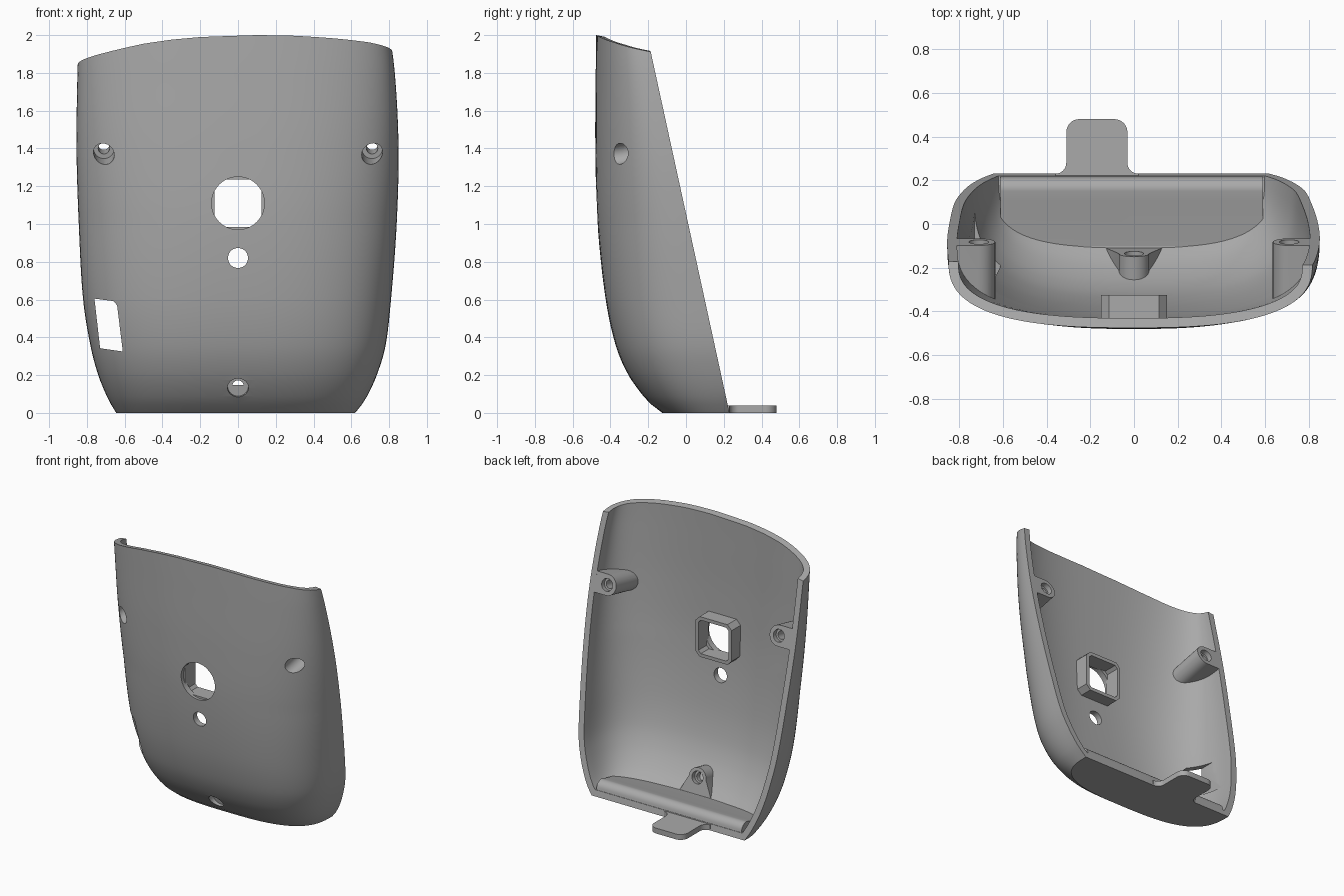
import bpy, bmesh
from math import sin, cos, pi, atan, radians
from mathutils import Matrix, Vector

if "Cube" in bpy.data.objects:
    bpy.data.objects.remove(bpy.data.objects["Cube"], do_unlink=True)

grey = bpy.data.materials.new("plain grey")
grey.use_nodes = True
colour = (0.4, 0.4, 0.4, 1)
grey.diffuse_color = colour
grey.node_tree.nodes["Principled BSDF"].inputs["Base Color"].default_value = colour

SLOPE = 0.218          # lean of the open back
WALL = 0.045
TILT = Matrix.Rotation(atan(SLOPE), 4, 'X')


def back_y(z):
    return 0.23 - SLOPE * z


def make(name, bm, matrix=None):
    bmesh.ops.recalc_face_normals(bm, faces=bm.faces)
    mesh = bpy.data.meshes.new(name)
    if matrix:
        bm.transform(matrix)
    bm.to_mesh(mesh)
    bm.free()
    mesh.materials.append(grey)
    ob = bpy.data.objects.new(name, mesh)
    bpy.context.scene.collection.objects.link(ob)
    return ob


def prism(name, pts, axis, lo, hi, matrix=None):
    """Extrude a 2D outline along one axis."""
    place = {'x': lambda a, b, t: (t, a, b),
             'y': lambda a, b, t: (a, t, b),
             'z': lambda a, b, t: (a, b, t)}[axis]
    bm = bmesh.new()
    ends = [[bm.verts.new(place(a, b, t)) for a, b in pts] for t in (lo, hi)]
    bm.faces.new(ends[0])
    bm.faces.new(ends[1])
    for i in range(len(pts)):
        j = (i + 1) % len(pts)
        bm.faces.new((ends[0][i], ends[0][j], ends[1][j], ends[1][i]))
    return make(name, bm, matrix)


def arc(cx, cy, r, a0, a1, n=8):
    return [(cx + r * cos(radians(a0 + (a1 - a0) * i / n)),
             cy + r * sin(radians(a0 + (a1 - a0) * i / n))) for i in range(n + 1)]


def circle(cx, cy, r):
    return arc(cx, cy, r, 0, 360, 40)[:-1]


def apply_all(ob):
    graph = bpy.context.evaluated_depsgraph_get()
    mesh = bpy.data.meshes.new_from_object(ob.evaluated_get(graph))
    ob.modifiers.clear()
    ob.data = mesh


def boolean(ob, tool, mode='DIFFERENCE'):
    mod = ob.modifiers.new("cut", 'BOOLEAN')
    mod.operation, mod.object, mod.solver = mode, tool, 'EXACT'
    apply_all(ob)


# Body profile: height, front y, half width on each side
PROFILE = [(0, -.125, .645, .62), (.05, -.19, .675, .66), (.1, -.235, .70, .69),
           (.2, -.305, .74, .735), (.35, -.37, .78, .78), (.6, -.425, .82, .81),
           (1, -.468, .843, .84), (1.4, -.48, .855, .85), (1.8, -.478, .85, .83),
           (2.1, -.474, .84, .79)]


def sample(z):
    """Smooth interpolation through the profile rows."""
    P = PROFILE
    k = max(i for i in range(len(P) - 1) if P[i][0] <= z + 1e-9)
    h = P[k + 1][0] - P[k][0]
    t = (z - P[k][0]) / h

    def slope(i, c):
        a, b = P[max(i - 1, 0)], P[min(i + 1, len(P) - 1)]
        return (b[c] - a[c]) / (b[0] - a[0])
    return [(2*t**3 - 3*t**2 + 1) * P[k][c] + (t**3 - 2*t**2 + t) * h * slope(k, c)
            + (3*t**2 - 2*t**3) * P[k + 1][c] + (t**3 - t**2) * h * slope(k + 1, c)
            for c in (1, 2, 3)]


def body(name, inset, closed):
    bm = bmesh.new()
    rows, cols, rings = 48, 56, []
    for i in range(rows + 1):
        z = 2.1 * i / rows
        front, left, right = sample(z)
        yc, power = back_y(z), 2 / (3 - 0.4 * min(z, 1))
        ring = [(-left + inset, yc + 0.15)]
        for j in range(cols + 1):
            c, s = cos(pi * j / cols), max(sin(pi * j / cols), 0)
            w = (left if c > 0 else right) - inset
            x = (-1 if c > 0 else 1) * abs(c) ** power * w
            ring.append((x, yc - s ** power * (yc - front - inset)))
        ring.append((right - inset, yc + 0.15))
        rings.append([bm.verts.new((x, y, z)) for x, y in ring])
    for a, b in zip(rings, rings[1:]):
        for j in range(len(a) - 1):
            bm.faces.new((a[j], a[j + 1], b[j + 1], b[j]))
        if closed:
            bm.faces.new((a[-1], a[0], b[0], b[-1]))
    bm.faces.new(rings[0][::-1])
    if closed:
        bm.faces.new(rings[-1])
    ob = make(name, bm)
    # outward direction must be certain before thickening
    if max(ob.data.polygons, key=lambda p: p.area).normal.z > 0:
        ob.data.flip_normals()
    return ob


parts, tools = [], []

# Shell
shell = body("shell", 0, False)
mod = shell.modifiers.new("wall", 'SOLIDIFY')
mod.thickness, mod.offset, mod.use_even_offset = WALL, -1, True
apply_all(shell)
parts.append(shell)
limit = body("fit_volume", 0.02, True)
if sum((p.center - Vector((0, 0, 1))).dot(p.normal) * p.area for p in limit.data.polygons) < 0:
    limit.data.flip_normals()
tools.append(limit)

# Slanted open back and wavy top rim
back = prism("back_cutter", [(back_y(-.5), -.5), (2, -.5), (2, 2.5), (back_y(2.5), 2.5)],
             'x', -2, 2)
rim = [(-1, 1.88), (-.86, 1.90), (-.7, 1.925), (-.5, 1.96), (-.35, 1.978), (-.2, 1.99),
       (.1, 2.0), (.3, 1.998), (.5, 1.99), (.7, 1.98), (.86, 1.965), (1, 1.95)]
top = prism("rim_cutter", rim + [(1, 3), (-1, 3)], 'y', -1, 1)
for v in top.data.vertices:
    v.co.z -= 0.2 * (v.co.y + 0.475)
tools += [back, top]
boolean(shell, back)
boolean(shell, top)

# Screw posts: end centre, facing angle, radius, foot length and spread, recess end
POSTS = {"left_post": ((.71, -.082, 1.43), 180, .075, .3, .075, -.14),
         "right_post": ((-.71, -.082, 1.43), 0, .075, .3, .075, -.14),
         "lower_post": ((0, -.135, .16), 90, .07, .14, .14, -.08)}
for name, (pos, angle, r, foot, spread, recess) in POSTS.items():
    outline = [(-foot, -spread)] + arc(0, 0, r, -90, 90, 16) + [(-foot, spread)]
    a = radians(angle)
    outline = [(u * cos(a) - v * sin(a), u * sin(a) + v * cos(a)) for u, v in outline]
    frame = Matrix.Translation(pos) @ TILT
    post = prism(name, outline, 'y', -.5, 0, frame)
    boolean(post, limit, 'INTERSECT')
    for radius, lo, hi in ((.055, -.6, recess), (.03, -.55, .1), (.045, -.035, .05)):
        drill = prism("drill", circle(0, 0, radius), 'y', lo, hi, frame)
        tools.append(drill)
        boolean(post, drill)
        if radius > .05:
            boolean(shell, drill)
    parts.append(post)

# Round openings and side slot
slot = [(-.76, .605), (-.66, .592), (-.64, .57), (-.61, .325), (-.73, .342)]
for outline in (circle(0, 1.11, .14), circle(0, .82, .053), slot):
    cutter = prism("opening_cutter", outline, 'y', -.7, .05)
    tools.append(cutter)
    boolean(shell, cutter)


# Square frame behind the large opening
def square(h, c):
    return [(sx * u, 1.11 + sz * v) for sx, sz, u, v in
            ((1, 1, h, h - c), (1, 1, h - c, h), (-1, 1, h - c, h), (-1, 1, h, h - c),
             (-1, -1, h, h - c), (-1, -1, h - c, h), (1, -1, h - c, h), (1, -1, h, h - c))]


frame = prism("square_frame", square(.15, .035), 'y', -.445, -.325)
hollow = prism("frame_cutter", square(.125, .02), 'y', -.6, 0)
tools.append(hollow)
boolean(frame, hollow)
parts.append(frame)

# Rounded lip along the floor
lip = prism("floor_lip", [(-.12, .02), (-.1, .045), (.1, .09)]
            + arc(.16, .05, .055, 100, 10) + [(.222, .02)], 'x', -.61, .59)
boolean(lip, limit, 'INTERSECT')
parts.append(lip)

# Rear tab with flared root
tab = ([(-.36, .2)] + arc(-.36, .28, .05, -90, 0) + arc(-.25, .42, .06, 180, 90)
       + arc(-.09, .42, .06, 90, 0) + arc(.02, .28, .05, 180, 270) + [(.02, .2)])
parts.append(prism("rear_tab", tab, 'z', 0, .04))

for ob in tools:
    bpy.data.objects.remove(ob, do_unlink=True)
bpy.ops.object.select_all(action='DESELECT')
for ob in parts:
    ob.select_set(True)
bpy.context.view_layer.objects.active = shell
bpy.ops.object.shade_smooth_by_angle(angle=radians(30))
